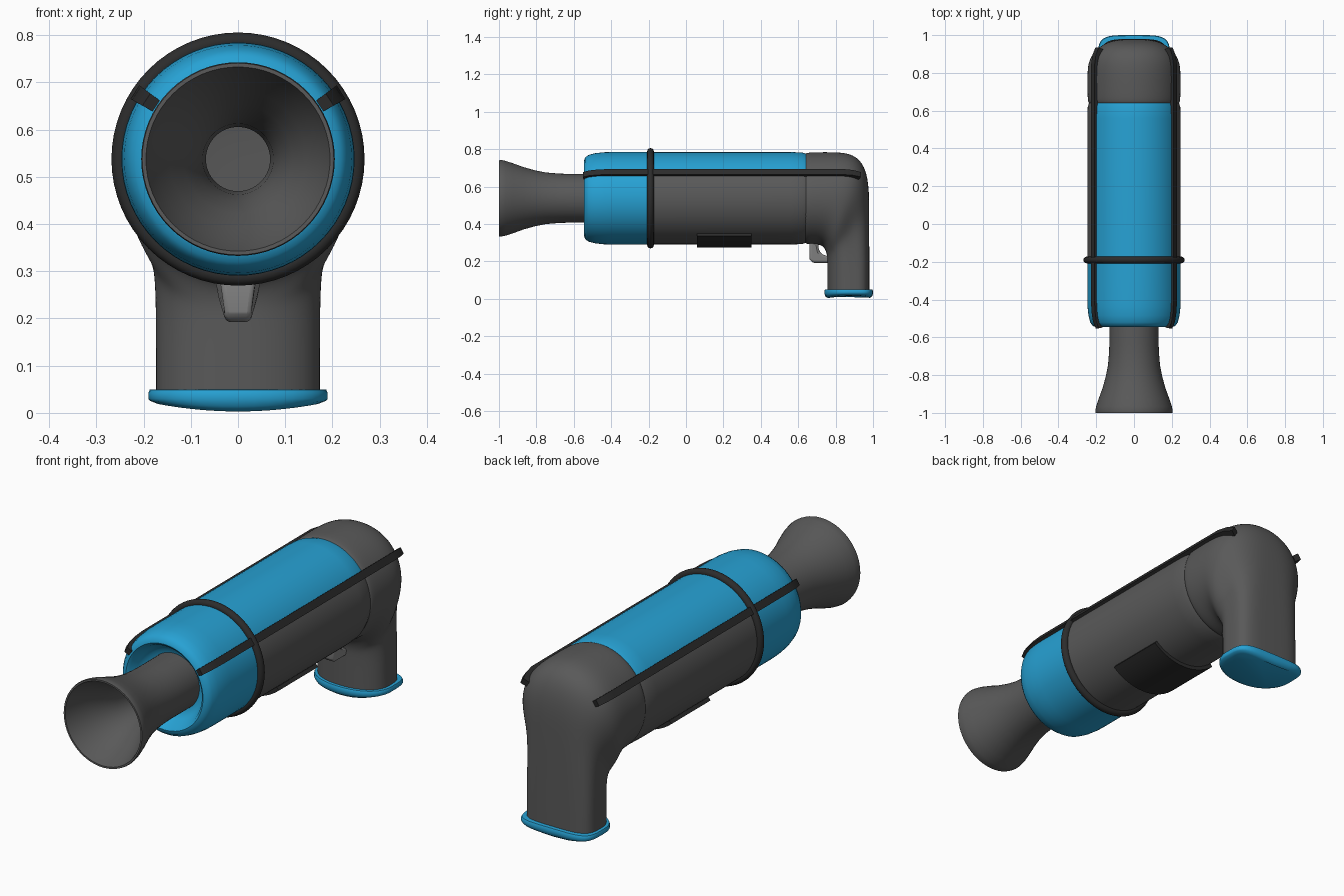
import bpy, bmesh, math

if "Cube" in bpy.data.objects:
    bpy.data.objects.remove(bpy.data.objects["Cube"])

ZC = 0.5375   # height of the barrel axis
R = 0.247     # barrel radius


def material(name, rgb):
    m = bpy.data.materials.new(name)
    m.diffuse_color = (*rgb, 1)
    m.use_nodes = True
    m.node_tree.nodes["Principled BSDF"].inputs["Base Color"].default_value = m.diffuse_color
    return m


BLUE = material("blue", (0.02, 0.36, 0.66))
GREY = material("dark_grey", (0.1, 0.1, 0.1))
BLACK = material("black", (0.025, 0.025, 0.025))
LIGHT = material("mid_grey", (0.25, 0.25, 0.25))


def finish(name, bm, mat, angle=35):
    bmesh.ops.recalc_face_normals(bm, faces=bm.faces[:])
    me = bpy.data.meshes.new(name)
    bm.to_mesh(me)
    bm.free()
    ob = bpy.data.objects.new(name, me)
    bpy.context.collection.objects.link(ob)
    me.materials.append(mat)
    bpy.ops.object.select_all(action='DESELECT')
    ob.select_set(True)
    bpy.context.view_layer.objects.active = ob
    bpy.ops.object.shade_smooth_by_angle(angle=math.radians(angle))
    return ob


def loft(name, rings, mat, ring_closed=True, path_closed=False, caps=(), angle=35):
    """Skin a list of equal-length point rings."""
    bm = bmesh.new()
    vs = [[bm.verts.new(p) for p in ring] for ring in rings]
    n = len(rings[0])
    pairs = list(zip(vs, vs[1:])) + ([(vs[-1], vs[0])] if path_closed else [])
    for a, b in pairs:
        for i in range(n if ring_closed else n - 1):
            j = (i + 1) % n
            bm.faces.new((a[i], a[j], b[j], b[i]))
    for c in caps:
        bm.faces.new(vs[c])
    return finish(name, bm, mat, angle)


def lathe(name, profile, mat, a0=0, a1=360, steps=64, solid=False, angle=35):
    """Turn an (r, y) profile about the barrel axis; solid = closed profile."""
    full = a1 - a0 >= 360
    rings = []
    for k in range(steps if full else steps + 1):
        a = math.radians(a0 + (a1 - a0) * k / steps)
        rings.append([(r * math.cos(a), y, ZC + r * math.sin(a)) for r, y in profile])
    return loft(name, rings, mat, ring_closed=solid, path_closed=full,
                caps=(0, -1) if solid and not full else (), angle=angle)


def section(inner, outer, w, n, sides=40):
    """Rounded section between two (y, z) points, squarer on the outer half."""
    pts = []
    for k in range(sides):
        t = 2 * math.pi * k / sides
        c, s = math.cos(t), math.sin(t)
        e = 2 / (n if s > 0 else min(n, 2.2))
        x = math.copysign(abs(c) ** e, c) * w
        v = 0.5 + 0.5 * math.copysign(abs(s) ** e, s)
        pts.append((x, inner[0] + (outer[0] - inner[0]) * v,
                    inner[1] + (outer[1] - inner[1]) * v))
    return pts


# Flared nozzle with open bore
lathe("nozzle", [(.13, -.46), (.13, -.62), (.132, -.68), (.138, -.75), (.15, -.81),
                 (.167, -.87), (.187, -.925), (.2, -.965), (.205, -.99), (.203, -1),
                 (.195, -1), (.19, -.985), (.172, -.94), (.145, -.885), (.115, -.83),
                 (.09, -.77), (.075, -.7), (.068, -.62), (.068, -.46)], GREY)

# Blue front collar with a dished face
lathe("front_collar", [(.125, -.47), (.15, -.475), (.172, -.50), (.188, -.535),
                       (.2, -.545), (.218, -.54), (.232, -.52), (.241, -.485),
                       (.246, -.44), (R, -.4), (R, -.19)], BLUE, angle=50)

# Barrel: blue upper shell, grey lower shell
shell = [(R, -.19), (R, .56), (.245, .62), (.238, .642)]
lathe("upper_shell", shell, BLUE, 32, 148, 24)
lathe("lower_shell", shell, GREY, 148, 392, 48)

# Round clamp band
lathe("clamp_band", [(.25 + .018 * math.cos(i * math.pi / 6), -.19 + .018 * math.sin(i * math.pi / 6))
                     for i in range(12)], BLACK, solid=True, angle=60)

# Side rails hugging the barrel
top = [(.232, -.552), (.248, -.52), (.257, -.47), (.261, -.41), (.261, .84), (.252, .895), (.234, .935)]
under = [(.205, .925), (.222, .885), (.232, .83), (.232, -.41), (.225, -.47), (.207, -.548)]
for side, mid in (("right", 33), ("left", 147)):
    lathe("rail_" + side, top + under, BLACK, mid - 3.8, mid + 3.8, 1, solid=True)

# Curved plate under the barrel
lathe("belly_plate", [(.235, .06), (.264, .06), (.264, .35), (.235, .35)], BLACK,
      230, 310, 14, solid=True)

# Rear elbow flowing down into the grip
stations = [((.638, .30), (.638, .775), .237, 2), ((.645, .291), (.648, .784), .246, 2),
            ((.69, .29), (.74, .785), R, 2), ((.72, .287), (.86, .784), R, 2.05),
            ((.737, .275), (.925, .752), .245, 2.15), ((.748, .255), (.962, .69), .235, 2.3),
            ((.753, .235), (.978, .60), .212, 2.6), ((.755, .215), (.98, .49), .185, 3),
            ((.755, .185), (.98, .38), .175, 3.5), ((.755, .13), (.98, .2), .174, 4),
            ((.755, .03), (.98, .03), .174, 4)]
elbow = loft("rear_elbow_grip", [section(*s) for s in stations], GREY, angle=60)
sub = elbow.modifiers.new("smooth", 'SUBSURF')
sub.levels = sub.render_levels = 2

# Blue foot under the grip, with a gently bowed bottom
foot = []
for z, d, bow in ((.05, .012, 0), (.049, .003, 0), (.042, 0, 0), (.03, 0, 0),
                  (.014, .004, .012), (.003, .02, .02)):
    ring = section((.74 + d, z), (1 - d, z), .19 - d, 4.5)
    foot.append([(x, y, zz + bow * (x / .19) ** 2) for x, y, zz in ring])
loft("grip_foot", foot, BLUE, caps=(0, -1), angle=50)

# Hooked trigger in front of the grip
hook = [(.66, .31), (.66, .215), (.667, .2), (.685, .192), (.77, .192), (.77, .225),
        (.735, .235), (.715, .25), (.708, .275), (.706, .31)]
trigger = loft("trigger", [[(x, y, z) for y, z in hook] for x in (-.042, .042)], LIGHT, caps=(0, -1))
for v in trigger.data.vertices:      # taper toward the tip
    v.co.x *= 0.62 + 0.38 * min(1, max(0, (v.co.z - .19) / .07))
bev = trigger.modifiers.new("round", 'BEVEL')
bev.width, bev.segments = .012, 3
